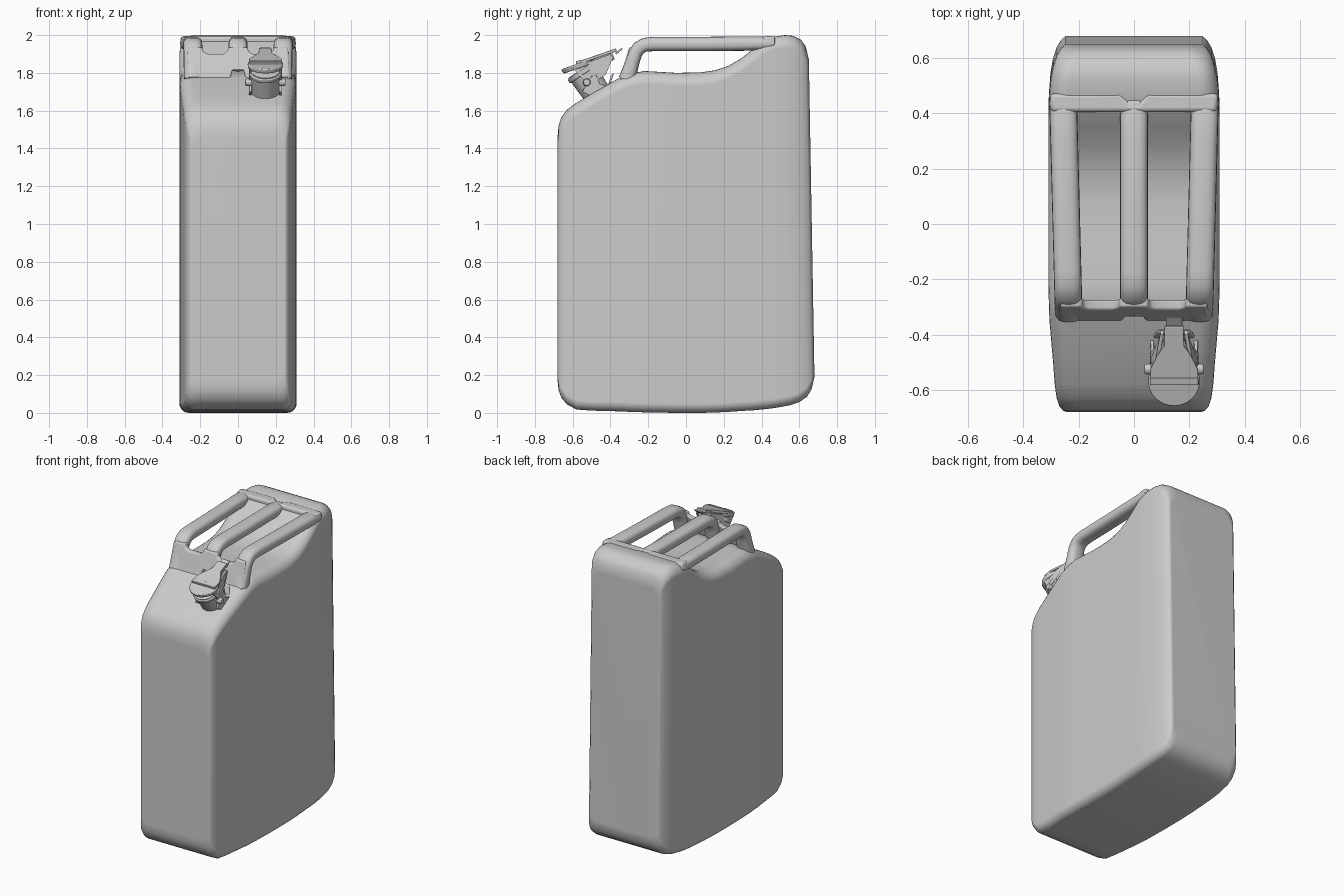
import bpy, bmesh, math
from mathutils import Vector

if "Cube" in bpy.data.objects:
    bpy.data.objects.remove(bpy.data.objects["Cube"])


def finish(bm, name, angle=40, bevel=0):
    bmesh.ops.recalc_face_normals(bm, faces=bm.faces)
    me = bpy.data.meshes.new(name)
    bm.to_mesh(me)
    bm.free()
    ob = bpy.data.objects.new(name, me)
    bpy.context.collection.objects.link(ob)
    bpy.ops.object.select_all(action='DESELECT')
    ob.select_set(True)
    bpy.context.view_layer.objects.active = ob
    if bevel:
        m = ob.modifiers.new("bevel", 'BEVEL')
        m.width, m.segments, m.limit_method = bevel, 3, 'ANGLE'
    bpy.ops.object.shade_smooth_by_angle(angle=math.radians(angle))
    return ob


def loft(rings, name, angle=40):
    bm = bmesh.new()
    vs = [[bm.verts.new(p) for p in ring] for ring in rings]
    n = len(vs[0])
    for a, b in zip(vs, vs[1:]):
        for i in range(n):
            bm.faces.new((a[i], a[(i + 1) % n], b[(i + 1) % n], b[i]))
    bm.faces.new(vs[0])
    bm.faces.new(vs[-1][::-1])
    return finish(bm, name, angle)


def slab(outline, vec, name, bevel=0):
    """Extrude a polygon by vec."""
    bm = bmesh.new()
    f = bm.faces.new([bm.verts.new(p) for p in outline])
    ext = bmesh.ops.extrude_face_region(bm, geom=[f])
    bmesh.ops.translate(bm, vec=vec, verts=[g for g in ext['geom'] if isinstance(g, bmesh.types.BMVert)])
    return finish(bm, name, 35, bevel)


def cyl(p0, p1, r0, r1, name, bevel=0, seg=32):
    bm = bmesh.new()
    p0, p1 = Vector(p0), Vector(p1)
    d = p1 - p0
    bmesh.ops.create_cone(bm, cap_ends=True, segments=seg, radius1=r0, radius2=r1, depth=d.length)
    q = d.to_track_quat('Z', 'Y')
    for v in bm.verts:
        v.co = q @ v.co + (p0 + p1) / 2
    return finish(bm, name, 35, bevel)


# Can body: rounded rectangles lofted front to back (y, bottom, top, half width)
stations = [
    (-.68, .17, 1.46, .245), (-.675, .12, 1.52, .257), (-.66, .08, 1.565, .27),
    (-.63, .045, 1.605, .28), (-.58, .018, 1.642, .287), (-.5, .012, 1.69, .293),
    (-.35, .008, 1.775, .306), (-.29, .005, 1.797, .308), (-.22, .003, 1.81, .31),
    (-.05, 0, 1.80, .31), (.08, 0, 1.803, .31), (.15, .002, 1.813, .31),
    (.22, .005, 1.835, .31), (.29, .01, 1.875, .31), (.36, .014, 1.925, .31),
    (.42, .02, 1.968, .31), (.47, .026, 1.99, .308), (.55, .04, 2.0, .302),
    (.60, .057, 1.996, .293), (.64, .085, 1.975, .28), (.665, .125, 1.94, .265),
    (.68, .19, 1.87, .248)]
rings = []
for y, zb, zt, h in stations:
    ring = []
    for k, (sx, cz, r) in enumerate(((1, zt, .07), (-1, zt, .07), (-1, zb, .05), (1, zb, .05))):
        c = (sx * (h - r), cz + (-r if k < 2 else r))
        for j in range(7):
            a = math.pi / 2 * (k + j / 6)
            x, z = c[0] + r * math.cos(a), c[1] + r * math.sin(a)
            back = max(0, min(1, (y - .3) / .3))
            ring.append((x, y - .03 * back * max(0, z - .2) / 1.7, z))
    rings.append(ring)
body = loft(rings, "can_body", 50)
body.modifiers.new("weighted", 'WEIGHTED_NORMAL')

# Three carrying bars: (y, z, half thickness) swept with a rounded section
path = [(-.312, 1.765, .045), (-.295, 1.82, .04), (-.28, 1.87, .037), (-.268, 1.905, .037),
        (-.248, 1.933, .037), (-.218, 1.949, .037), (-.17, 1.953, .038), (.1, 1.953, .038),
        (.3, 1.955, .038), (.43, 1.957, .036), (.455, 1.957, .028), (.468, 1.957, .012)]


def bar(name, x0, x1, hw, pts):
    rings = []
    for i, (y, z, t) in enumerate(pts):
        a, b = pts[max(i - 1, 0)], pts[min(i + 1, len(pts) - 1)]
        d = Vector((b[0] - a[0], b[1] - a[1])).normalized()
        x = x0 + (x1 - x0) * (y + .3) / .77
        ring = []
        for k in range(20):
            c, s = math.cos(k * math.pi / 10), math.sin(k * math.pi / 10)
            u = hw * math.copysign(abs(c) ** .75, c)
            v = t * math.copysign(abs(s) ** .75, s)
            ring.append((x + u, y - d.y * v, z + d.x * v))
        rings.append(ring)
    loft(rings, name, 60)


bar("handle_bar_right", .237, .257, .05, path)
bar("handle_bar_left", -.237, -.257, .05, path)
bar("handle_bar_centre", 0, 0, .05, path[1:])

# Front web joining the bar legs, with slot dips and a drain notch
half = [(.03, 1.815), (.042, 1.765), (.275, 1.765), (.265, 1.935), (.19, 1.935),
        (.183, 1.912), (.16, 1.9), (.08, 1.9), (.057, 1.912), (.05, 1.935)]
outline = half + [(-x, z) for x, z in reversed(half)]
slab([(x, -.353 + (z - 1.76) * .3, z) for x, z in outline], (0, .036, 0), "handle_front_web", .008)

# Rear bridge where the bars meet the deck, with a V notch in its back edge
plan = [(-.3, .405), (.3, .405), (.305, .472), (.045, .474), (.015, .435),
        (-.015, .435), (-.045, .474), (-.305, .472)]
slab([(x, y, 1.93) for x, y in plan], (0, 0, .064), "handle_rear_bridge", .02)

# Spout neck leaning forward from the shoulder
X = .145
base, axis = Vector((X, -.465, 1.68)), Vector((0, -.56, .83))
cyl(base - axis * .03, base + axis * .012, .09, .086, "neck_weld_ring", .006)
cyl(base, base + axis * .165, .074, .08, "spout_neck")
cyl(base + axis * .135, base + axis * .16, .088, .088, "neck_lip", .006)

# Cap disc and lever, lying in a plane tilted back
t = Vector((0, .945, .327))
n = Vector((0, -.327, .945))
cap = Vector((X, -.57, 1.846))
cyl(cap - n * .022, cap + n * .004, .09, .095, "cap_disc", .006)


def cap_plate(pts, lift, thick, name):
    pts = pts + [(-x, s) for x, s in reversed(pts)]
    slab([cap + Vector((x, 0, 0)) + t * s + n * lift for x, s in pts], n * thick, name, .003)


cap_plate([(.088, -.01), (.086, .05), (.062, .1), (.036, .14), (.034, .215)], -.002, .016, "cap_lever")
cap_plate([(.088, -.008), (.088, .018)], .01, .008, "lever_fold")
cap_plate([(.06, .0), (.055, .1), (.03, .19)], -.04, .04, "lever_core")

# Upturned thumb tab
slab([(X - .03, -.375, 1.905), (X + .03, -.375, 1.905), (X + .03, -.34, 1.934), (X - .03, -.34, 1.934)],
     (0, .005, -.008), "thumb_tab", .002)

# Locking cheeks and hinge ears on both sides of the neck
for s, side in ((-1, "left"), (1, "right")):
    cheek = [(-.60, 1.825), (-.53, 1.75), (-.495, 1.775), (-.465, 1.765), (-.425, 1.79), (-.385, 1.885), (-.40, 1.9)]
    slab([(X + s * (.088 if y < -.45 else .05), y, z) for y, z in cheek], (-s * .012, 0, 0), "lever_cheek_" + side)
    ear = [(-.55, 1.70), (-.50, 1.785), (-.475, 1.79), (-.455, 1.74), (-.39, 1.73), (-.40, 1.695), (-.47, 1.66)]
    slab([(X + s * .072, y, z) for y, z in ear], (s * .014, 0, 0), "hinge_ear_" + side, .003)
    cyl((X + s * .07, -.525, 1.75), (X + s * .107, -.525, 1.75), .022, .018, "pivot_pin_" + side, .004, 16)

# Rear clamp strap around the neck
slab([(X - .08, -.42, 1.715), (X + .08, -.42, 1.715), (X + .06, -.395, 1.79), (X - .06, -.395, 1.79)],
     (0, .014, .008), "rear_clamp", .004)
